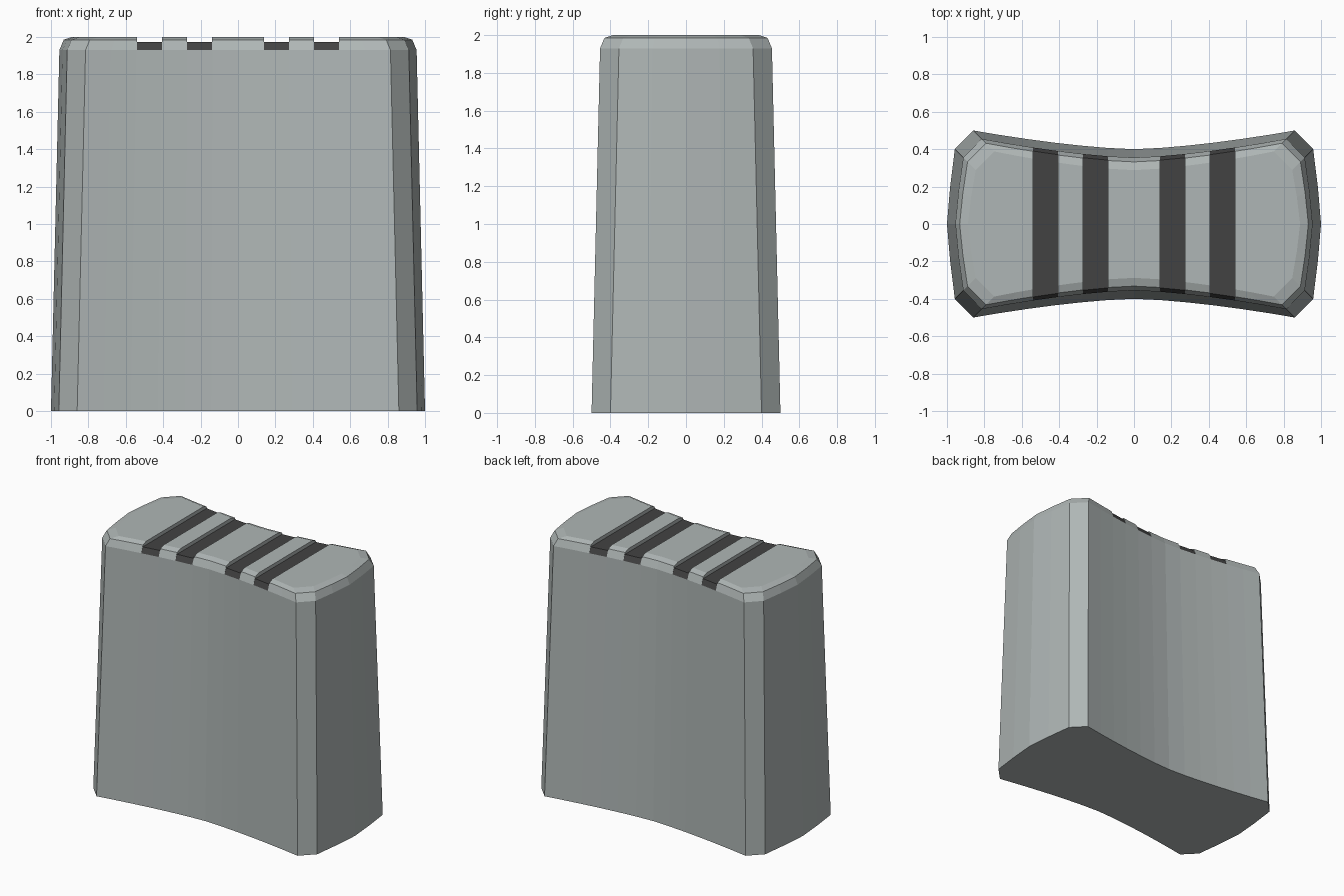
import bpy, bmesh

cube = bpy.data.objects.get("Cube")
if cube:
    bpy.data.objects.remove(cube, do_unlink=True)


def material(name, colour):
    m = bpy.data.materials.new(name)
    m.use_nodes = True
    m.diffuse_color = (*colour, 1)
    m.node_tree.nodes["Principled BSDF"].inputs["Base Color"].default_value = (*colour, 1)
    return m


grey = material("pale grey", (0.43, 0.47, 0.465))
dark = material("charcoal", (0.055, 0.055, 0.055))


def outline(inset):
    """Waisted outline with bowed ends and chamfered corners, drawn inward by inset."""
    n, k = 12, 4
    front, end = [], []
    for i in range(n + 1):
        t = 2 * i / n - 1
        front.append((t * (0.86 - inset), -(0.4 + 0.1 * abs(t) ** 1.5 - inset)))
    for i in range(k + 1):
        t = 2 * i / k - 1
        end.append((1 - 0.042 * abs(t) ** 1.3 - inset, t * (0.4 - inset)))
    half = front + end
    return half + [(-x, -y) for x, y in half]


def finish(bm, name, mat):
    bmesh.ops.recalc_face_normals(bm, faces=bm.faces)
    mesh = bpy.data.meshes.new(name)
    bm.to_mesh(mesh)
    bm.free()
    mesh.materials.append(mat)
    obj = bpy.data.objects.new(name, mesh)
    bpy.context.collection.objects.link(obj)
    return obj


def loft(name, rings, mat):
    bm = bmesh.new()
    loops = [[bm.verts.new((x, y, z)) for x, y in outline(d)] for z, d in rings]
    for low, high in zip(loops, loops[1:]):
        for i in range(len(low)):
            j = (i + 1) % len(low)
            bm.faces.new((low[i], low[j], high[j], high[i]))
    bm.faces.new(loops[0])
    bm.faces.new(loops[-1])
    return finish(bm, name, mat)


def slot_boxes(name, bottom, mat):
    bm = bmesh.new()
    for side in (-1, 1):
        for inner, outer in ((0.138, 0.274), (0.406, 0.541)):
            cube = bmesh.ops.create_cube(bm, size=1)
            for v in cube["verts"]:
                v.co.x = side * (outer if v.co.x > 0 else inner)
                v.co.y *= 1.4
                v.co.z = 2.2 if v.co.z > 0 else bottom
    return finish(bm, name, mat)


def combine(obj, cutter, operation):
    mod = obj.modifiers.new("slots", "BOOLEAN")
    mod.operation, mod.object, mod.solver = operation, cutter, "EXACT"
    bpy.context.view_layer.objects.active = obj
    bpy.ops.object.modifier_apply(modifier=mod.name)
    bpy.data.objects.remove(cutter, do_unlink=True)


# Tapered body with a rounded top rim and four slots across the top
body = loft("body", [(0, 0), (1.93, 0.045), (1.985, 0.068), (2, 0.112)], grey)
combine(body, slot_boxes("slot_cutter", 1.93, grey), "DIFFERENCE")

# Dark strips sunk in the slots, sloping down at front and back
strips = loft("slot_strips", [(1.9, 0.06), (1.93, 0.045), (1.972, 0.066)], dark)
combine(strips, slot_boxes("strip_cutter", 1.85, dark), "INTERSECT")
